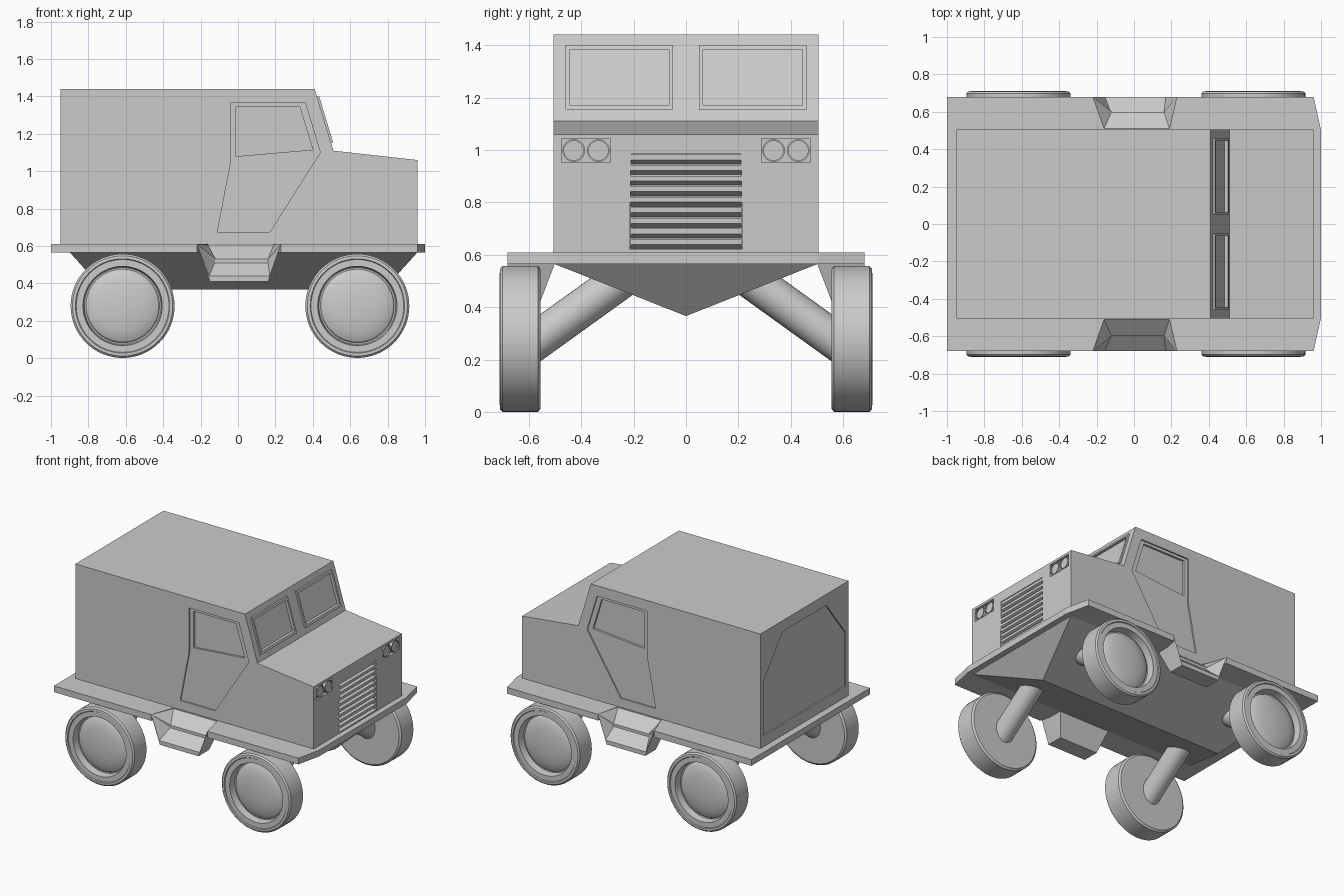
import bpy, bmesh, math
from mathutils import Vector

if "Cube" in bpy.data.objects:
    bpy.data.objects.remove(bpy.data.objects["Cube"])


def mesh(name, verts, faces):
    bm = bmesh.new()
    vs = [bm.verts.new(v) for v in verts]
    for f in faces:
        bm.faces.new([vs[i] for i in f])
    bmesh.ops.recalc_face_normals(bm, faces=bm.faces)
    me = bpy.data.meshes.new(name)
    bm.to_mesh(me)
    bm.free()
    ob = bpy.data.objects.new(name, me)
    bpy.context.collection.objects.link(ob)
    return ob


def prism(name, pts, axis, a, b):
    """Extrude a 2D outline along an axis from a to b."""
    put = {'x': lambda p, d: (d, p[0], p[1]),
           'y': lambda p, d: (p[0], d, p[1]),
           'z': lambda p, d: (p[0], p[1], d)}[axis]
    n = len(pts)
    verts = [put(p, a) for p in pts] + [put(p, b) for p in pts]
    faces = [range(n), range(n, 2 * n)]
    faces += [(i, (i + 1) % n, n + (i + 1) % n, n + i) for i in range(n)]
    return mesh(name, verts, faces)


def rect(a, b, c, d):
    return [(a, c), (b, c), (b, d), (a, d)]


def cut(target, cutter):
    m = target.modifiers.new("cut", 'BOOLEAN')
    m.operation, m.solver, m.object = 'DIFFERENCE', 'EXACT', cutter
    bpy.context.view_layer.objects.active = target
    bpy.ops.object.modifier_apply(modifier=m.name)
    bpy.data.objects.remove(cutter)


def smooth(ob):
    bpy.ops.object.select_all(action='DESELECT')
    ob.select_set(True)
    bpy.context.view_layer.objects.active = ob
    bpy.ops.object.shade_smooth_by_angle(angle=math.radians(30))


def lathe(name, profile, origin, side, n=64):
    """Revolve (radius, offset) points about the y axis."""
    verts, rings = [], []
    for r, y in profile:
        k = 1 if r == 0 else n
        rings.append(range(len(verts), len(verts) + k))
        for i in range(k):
            t = 2 * math.pi * i / n
            verts.append((origin[0] + r * math.cos(t), side * (origin[1] + y),
                          origin[2] + r * math.sin(t)))
    faces = []
    for p, q in zip(rings, rings[1:]):
        for i in range(n):
            j = (i + 1) % n
            f = [p[i % len(p)], p[j % len(p)], q[j % len(q)], q[i % len(q)]]
            faces.append(list(dict.fromkeys(f)))
    ob = mesh(name, verts, faces)
    smooth(ob)


# Body shell
body = prism("body", [(-.95, .60), (-.95, 1.44), (.41, 1.44), (.51, 1.11),
                      (.96, 1.06), (.96, .60)], 'y', -.505, .505)

# Recessed side doors and door windows
door = [(-.04, 1.365), (.36, 1.365), (.44, 1.10), (.17, .675), (-.11, .675), (-.04, 1.04)]
pane = [(-.01, 1.08), (-.01, 1.345), (.33, 1.345), (.40, 1.115)]
for s in (-1, 1):
    cut(body, prism("door_cutter", door, 'y', s * .495, s * .6))
    cut(body, prism("window_cutter", pane, 'y', s * .48, s * .6))

# Recessed rear door
cut(body, prism("rear_cutter", [(-.47, .69), (.47, .69), (.47, 1.08), (.25, 1.36),
                                (-.25, 1.36), (-.47, 1.08)], 'x', -1.1, -.94))

# Windscreen frames standing just proud of the sloped face
def slope(z, d):
    return (.41 + (1.44 - z) * .303 + d, z)


for s in (-1, 1):
    frame = prism("windscreen_frame", [slope(1.155, -.005), slope(1.40, -.005),
                                       slope(1.40, .012), slope(1.155, .012)],
                  'y', s * .05, s * .46)
    hole = [slope(1.172, -.008), slope(1.383, -.008), slope(1.383, .05), slope(1.172, .05)]
    for ob in (frame, body):
        cut(ob, prism("glass_cutter", hole, 'y', s * .065, s * .445))

# Grille recess with louvres
cut(body, prism("grille_cutter", [(-.215, .62), (.215, .62), (.21, .985), (-.21, .985)],
                'x', .92, 1.1))
for i in range(9):
    z = .622 + i * .0403
    prism("grille_louvre", [(.915, z), (.957, z + .018), (.957, z + .038), (.915, z + .038)],
          'y', -.212, .212)

# Headlamps in shallow recessed housings
for s in (-1, 1):
    cut(body, prism("lamp_cutter", rect(s * .288, s * .475, .953, 1.043), 'x', .94, 1.1))
    for y in (.334, .428):
        bpy.ops.mesh.primitive_cylinder_add(vertices=32, radius=.043, depth=.03,
                                            location=(.945, s * y, .998),
                                            rotation=(0, math.pi / 2, 0))
        lamp = bpy.context.object
        lamp.name = "headlamp"
        smooth(lamp)
        ring = lamp.copy()
        bpy.ops.mesh.primitive_cylinder_add(vertices=32, radius=.037, depth=.03,
                                            location=(.967, s * y, .998),
                                            rotation=(0, math.pi / 2, 0))
        bpy.data.objects.remove(ring)
        cut(lamp, bpy.context.object)

# Platform with step notches
half = [(1.0, .50), (.96, .68), (.23, .68), (.19, .51), (-.16, .51), (-.22, .68), (-1.0, .68)]
prism("platform", half + [(x, -y) for x, y in reversed(half)], 'z', .565, .61)

# Keeled lower hull
mesh("lower_hull", [(-.9, -.505, .567), (.96, -.505, .567), (.96, .505, .567),
                    (-.9, .505, .567), (-.72, 0, .367), (.78, 0, .367)],
     [(0, 1, 2, 3), (0, 1, 5, 4), (3, 2, 5, 4), (1, 2, 5), (0, 3, 4)])

# Entry steps: (left x, right x, y, z) across the tread, then back underneath
step = [(-.16, .19, .51, .605), (-.12, .16, .60, .53), (-.125, .16, .60, .51),
        (-.155, .17, .68, .44), (-.15, .16, .68, .41), (-.15, .16, .56, .41),
        (-.20, .21, .50, .567)]
for s in (-1, 1):
    verts = [(r[i], s * r[2], r[3]) for i in (0, 1) for r in step]
    verts += [(-.22, s * .68, .61), (.23, s * .68, .61)]
    faces = [(i, i + 1, i + 8, i + 7) for i in range(6)]
    for o, c in ((0, 14), (7, 15)):
        faces += [(c, o, o + 1), (c, o + 1, o + 2), (c, o + 2, o + 3),
                  (c, o + 3, o + 4), (c, o + 4, o + 5), (c, o + 5, o + 6)]
    mesh("entry_step", verts, faces)

# Wheels with domed hubs, and slanted axle legs
tyre = [(0, 0), (.265, 0), (.278, .01), (.278, .145), (.268, .155), (.252, .156),
        (.248, .15), (.212, .15), (.205, .10), (.197, .10)]
tyre += [(.197 * math.cos(t * math.pi / 12), .10 + .042 * math.sin(t * math.pi / 12))
         for t in range(1, 6)] + [(0, .142)]
for s in (-1, 1):
    for x in (-.617, .638):
        lathe("wheel", tyre, (x, .554, .28), s)
        a, b = Vector((x, s * .60, .252)), Vector((x, s * .20, .54))
        bpy.ops.mesh.primitive_cylinder_add(vertices=32, radius=.073, depth=(b - a).length,
                                            location=(a + b) / 2)
        leg = bpy.context.object
        leg.name = "axle_leg"
        leg.rotation_euler = (b - a).to_track_quat('Z', 'Y').to_euler()
        smooth(leg)
